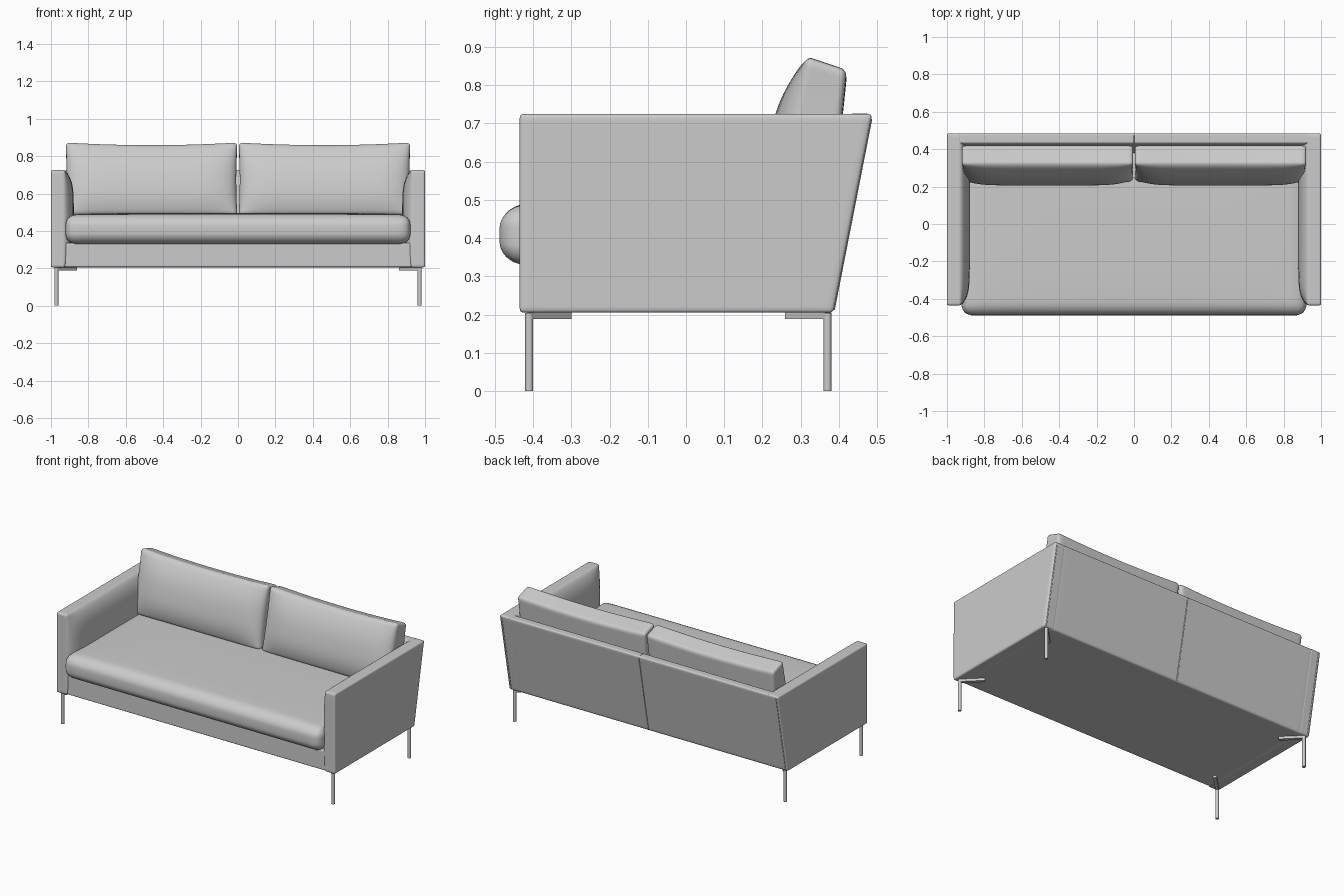
import bpy, bmesh, math
from mathutils import Vector

if "Cube" in bpy.data.objects:
    bpy.data.objects.remove(bpy.data.objects["Cube"])


def soft_box(name, half, r, place, cuts=27):
    """Rounded box; place(p, u, v, w) moves each point to its final position."""
    bm = bmesh.new()
    bmesh.ops.create_cube(bm, size=2)
    bmesh.ops.subdivide_edges(bm, edges=bm.edges[:], cuts=cuts, use_grid_fill=True)
    for vert in bm.verts:
        # crowd the grid towards the edges, then round them
        p = Vector([math.sin(c * math.pi / 2) * h for c, h in zip(vert.co, half)])
        core = Vector([max(-(h - r), min(h - r, c)) for c, h in zip(p, half)])
        d = p - core
        if d.length > 1e-7:
            p = core + d.normalized() * r
        u, v, w = (c / h for c, h in zip(p, half))
        vert.co = place(p, u, v, w)
    bmesh.ops.recalc_face_normals(bm, faces=bm.faces[:])
    mesh = bpy.data.meshes.new(name)
    bm.to_mesh(mesh)
    bm.free()
    mesh.shade_smooth()
    obj = bpy.data.objects.new(name, mesh)
    bpy.context.collection.objects.link(obj)
    return obj


def rod(name, points, radius):
    """Round rod along a path."""
    curve = bpy.data.curves.new(name, 'CURVE')
    curve.dimensions = '3D'
    curve.bevel_depth = radius
    curve.bevel_resolution = 3
    curve.use_fill_caps = True
    spline = curve.splines.new('POLY')
    spline.points.add(len(points) - 1)
    for sp, p in zip(spline.points, points):
        sp.co = (*p, 1)
    obj = bpy.data.objects.new(name, curve)
    bpy.context.collection.objects.link(obj)
    return obj


MID_Z = 0.465      # middle height of the upholstered shell
HALF_Z = 0.26


# Arms: flat outside, padded inside, raked rear edge
def arm_place(side):
    def place(p, u, v, w):
        depth = 0.82 + 0.102 * (w + 1) / 2
        y = -0.435 + (v + 1) / 2 * depth
        pad = 0.047 * (1 - abs(v) ** 10) * (1 - abs(w) ** 5) * (1 - u) / 2
        x = 0.9625 + p.x - pad
        return Vector((side * x, y, MID_Z + p.z))
    return place


for side, label in ((-1, "left"), (1, "right")):
    soft_box(label + "_arm", (0.0375, 0.46, HALF_Z), 0.011, arm_place(side))

# Raked back panel
soft_box("back_panel", (0.95, 0.028, HALF_Z), 0.011,
         lambda p, u, v, w: Vector((p.x, 0.407 + 0.051 * w + p.y, MID_Z + p.z - 0.001)))

# Base under the seat
soft_box("base", (0.935, 0.40, 0.065), 0.008,
         lambda p, u, v, w: Vector((p.x, p.y - 0.028, 0.271 + p.z)))


# Seat cushion with crowned top and full front edge
def seat_place(p, u, v, w):
    crown = 0.010 * (1 - u ** 6) * (1 - v ** 4) * max(w, 0)
    front = 0.012 * (1 - w * w) * max(-v, 0)
    return Vector((p.x, p.y - 0.04 - front, 0.408 + p.z + crown))


soft_box("seat_cushion", (0.922, 0.436, 0.078), 0.055, seat_place)


# Back cushions: wedge profile, bulging front, dipping top edge
def cushion_place(side):
    def place(p, u, v, w):
        t, b = (w + 1) / 2, (v + 1) / 2
        front_y = 0.225 + 0.090 * t
        back_y = 0.385 + 0.036 * t
        y = front_y + (back_y - front_y) * b
        y -= 0.050 * (1 - abs(u) ** 8) * (1 - abs(w) ** 2.5) * (1 - b)
        top_z = 0.877 - 0.036 * b - 0.014 * (1 - u * u)
        z = 0.482 + (top_z - 0.482) * t
        x = 0.4625 + p.x - 0.006 * u * (1 - w * w)
        return Vector((side * x, y, z))
    return place


for side, label in ((-1, "left"), (1, "right")):
    soft_box(label + "_back_cushion", (0.459, 0.075, 0.195), 0.022, cushion_place(side))

# Seams on the rear: centre and both corners
for x, label in ((0, "centre"), (-0.985, "left"), (0.985, "right")):
    rod(label + "_back_seam", [(x, 0.386, 0.212), (x, 0.484, 0.712)], 0.003)
rod("centre_top_seam", [(0, 0.434, 0.724), (0, 0.474, 0.724)], 0.002)

# Thin legs with diagonal mounting bars
for sx, xl in ((-1, "left"), (1, "right")):
    for leg_y, inward, yl in ((-0.41, 1, "front"), (0.37, -1, "rear")):
        x = sx * 0.971
        bpy.ops.mesh.primitive_cylinder_add(vertices=24, radius=0.0105, depth=0.204,
                                            location=(x, leg_y, 0.102))
        leg = bpy.context.object
        leg.name = f"{yl}_{xl}_leg"
        bpy.ops.object.shade_smooth_by_angle()
        bpy.ops.mesh.primitive_cube_add(
            size=1, location=(x - sx * 0.052, leg_y + inward * 0.052, 0.197))
        bar = bpy.context.object
        bar.name = f"{yl}_{xl}_leg_bar"
        bar.scale = (0.147, 0.02, 0.016)
        bar.rotation_euler.z = math.atan2(inward, -sx)
